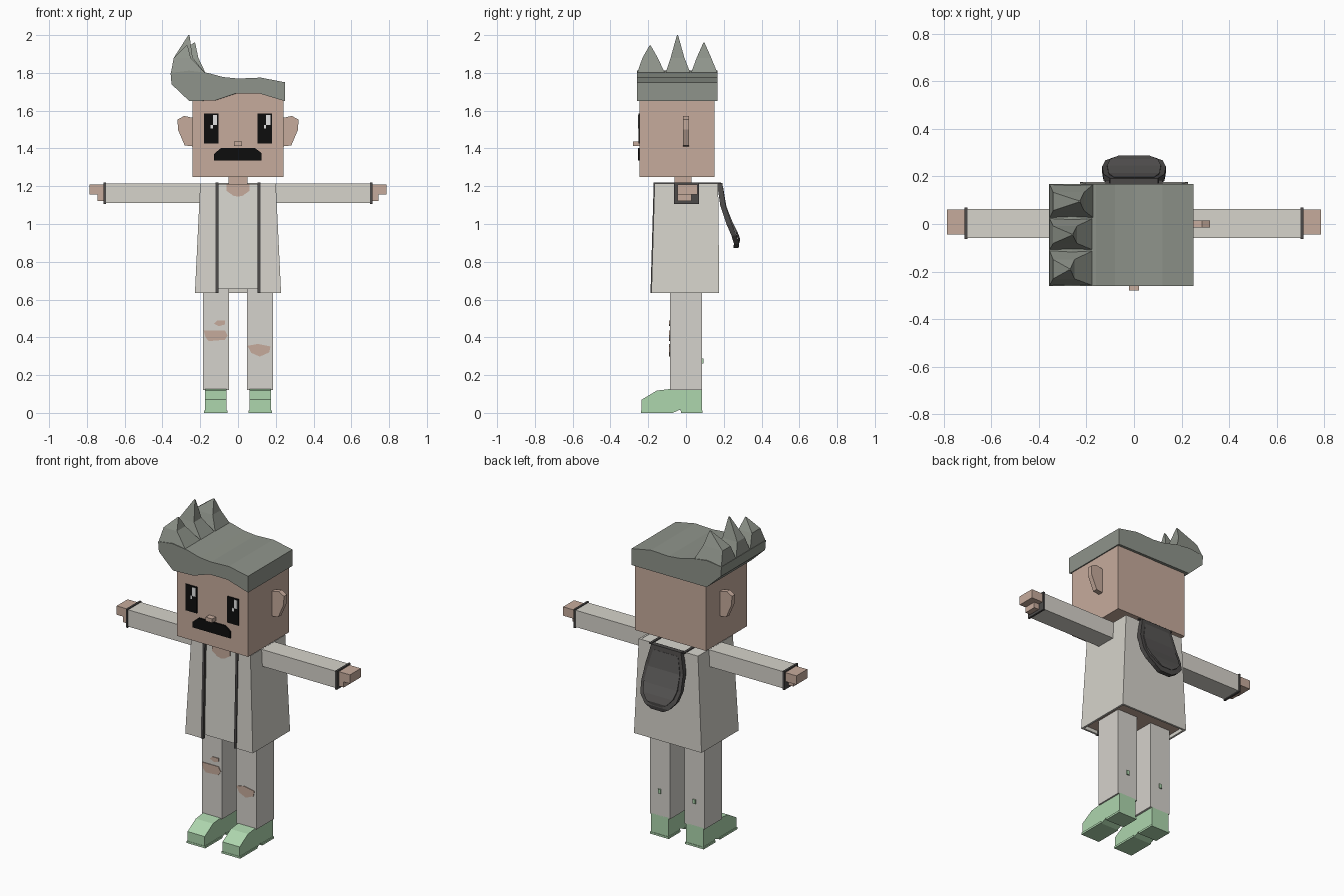
import bpy, bmesh

old = bpy.data.objects.get("Cube")
if old:
    bpy.data.objects.remove(old, do_unlink=True)


def material(name, rgb):
    lin = [((c / 255 + 0.055) / 1.055) ** 2.4 for c in rgb] + [1.0]
    m = bpy.data.materials.new(name)
    m.use_nodes = True
    m.diffuse_color = lin
    bsdf = next(n for n in m.node_tree.nodes if n.type == 'BSDF_PRINCIPLED')
    bsdf.inputs["Base Color"].default_value = lin
    return m


SKIN = material("skin", (198, 171, 156))
COAT = material("coat cloth", (214, 211, 203))
SHIRT = material("shirt cloth", (217, 215, 208))
JEANS = material("trouser cloth", (213, 210, 204))
HAIR = material("grey hair", (143, 148, 139))
GREEN = material("shoe green", (174, 214, 174))
TRIM = material("dark trim", (76, 74, 73))
HOOD = material("hood lining", (88, 86, 85))
BLACK = material("black", (13, 13, 13))
WHITE = material("white", (228, 228, 228))


def loft(name, rings, *mats):
    """Skin a stack of equal rings and cap both ends."""
    bm = bmesh.new()
    rows = [[bm.verts.new(p) for p in ring] for ring in rings]
    n = len(rows[0])
    for a, b in zip(rows, rows[1:]):
        for i in range(n):
            j = (i + 1) % n
            bm.faces.new((a[i], a[j], b[j], b[i]))
    bm.faces.new(rows[0])
    bm.faces.new(rows[-1])
    bmesh.ops.recalc_face_normals(bm, faces=bm.faces)
    mesh = bpy.data.meshes.new(name)
    bm.to_mesh(mesh)
    bm.free()
    for m in mats:
        mesh.materials.append(m)
    ob = bpy.data.objects.new(name, mesh)
    bpy.context.collection.objects.link(ob)
    return ob


def rect(x0, x1, y0, y1, z):
    return [(x0, y0, z), (x1, y0, z), (x1, y1, z), (x0, y1, z)]


def box(name, x, y, z, mat):
    return loft(name, [rect(*x, *y, h) for h in z], mat)


def front_prism(name, pts, y, mat):
    """Extrude an x-z outline along y."""
    return loft(name, [[(px, d, pz) for px, pz in pts] for d in y], mat)


def side_prism(name, pts, x, mat):
    """Extrude a y-z outline along x."""
    return loft(name, [[(d, py, pz) for py, pz in pts] for d in x], mat)


# Head, neck and nose
box("head", (-.24, .24), (-.245, .15), (1.25, 1.72), SKIN)
box("neck", (-.05, .05), (-.06, .03), (1.19, 1.26), SKIN)
box("nose", (-.022, .022), (-.28, -.24), (1.412, 1.436), SKIN)

# Moustache
front_prism("moustache", [(-.128, 1.335), (-.128, 1.37), (-.09, 1.402), (.09, 1.402),
                          (.125, 1.375), (.125, 1.335)], (-.254, -.245), BLACK)

# Eyes with highlights, and ears
for side, s in (("left", 1), ("right", -1)):
    c = s * .141
    box(side + "_eye", (c - .038, c + .038), (-.251, -.244), (1.425, 1.585), BLACK)
    box(side + "_eye_glint", (c + .008, c + .031), (-.253, -.25), (1.525, 1.578), WHITE)
    box(side + "_eye_spark", (c - .004, c + .008), (-.253, -.25), (1.505, 1.525), WHITE)
    ear = [(.23, 1.56), (.285, 1.572), (.32, 1.553), (.318, 1.50), (.282, 1.416), (.23, 1.41)]
    front_prism(side + "_ear", [(s * x, z) for x, z in ear], (-.015, .015), SKIN)

# Hair: swept block, fringe arched at the front and straight at the back
crown = [(.25, 1.75), (.12, 1.775), (0, 1.77), (-.08, 1.778), (-.16, 1.80),
         (-.26, 1.812), (-.357, 1.80), (-.352, 1.74), (-.257, 1.65)]
fringe = [(-.12, 1.655), (-.01, 1.692), (.11, 1.692), (.25, 1.65)]
straight = [(x, 1.65) for x, z in fringe]
loft("hair", [[(x, -.26, z) for x, z in crown + fringe],
              [(x, .168, z) for x, z in crown + straight]], HAIR)

# Swept hair spikes: wide base, narrower middle, tip
spikes = [("front", -.26, -.11, (-.27, -.19, 1.945)),
          ("middle", -.11, .025, (-.26, -.045, 2.0)),
          ("back", .025, .168, (-.23, .095, 1.96))]
for label, y0, y1, (tx, ty, tz) in spikes:
    q = (y1 - y0) * .27
    tip = .003
    loft(label + "_hair_spike",
         [rect(-.356, -.17, y0, y1, 1.795),
          rect(-.34, tx + .02, ty - q, ty + q, 1.88),
          rect(tx - tip, tx + tip, ty - tip, ty + tip, tz)], HAIR)


# Open coat: a U-shaped shell that flares towards the hem
def coat_ring(w, yf, yb, z, t=.012):
    half = [(.11, yf + t), (w - t, yf + t), (w - t, yb - t)]
    outer = [(.11, yf), (w, yf), (w, yb)]
    ring = outer + [(-x, y) for x, y in reversed(outer)]
    ring += [(-x, y) for x, y in half] + list(reversed(half))
    return [(x, y, z) for x, y in ring]


loft("coat", [coat_ring(.228, -.183, .176, .635), coat_ring(.20, -.166, .17, 1.215)], COAT)

# Shirt body with a bare underside
shirt = loft("shirt", [rect(-.215, .215, -.172, .163, .656),
                       rect(-.188, .188, -.156, .158, 1.213)], SHIRT, SKIN)
for f in shirt.data.polygons:
    f.material_index = 1 if f.normal.z < -.9 else 0
front_prism("neckline_skin", [(-.06, 1.213), (-.06, 1.175), (-.025, 1.15), (0, 1.145),
                              (.025, 1.15), (.06, 1.175), (.06, 1.213)],
            (-.163, -.154), SKIN)

# Hood hanging down the back: rim outline, thickness and recessed lining
hood_rows = [(1.218, .186, .10), (1.10, .203, .128), (1.0, .236, .134), (.94, .262, .12),
             (.895, .276, .08), (.872, .272, .04)]


def hood_ring(depth, k):
    right = [(w * k, y + depth, 1.05 + (z - 1.05) * k) for z, y, w in hood_rows]
    return right + [(-x, y, z) for x, y, z in reversed(right)]


def hood_sheet(name, front, back, k, mat):
    # Rows of quads across the width keep the bend crisp
    rings = []
    for z, y, w in hood_rows:
        zz = 1.05 + (z - 1.05) * k
        rings.append(rect(-w * k, w * k, y + front, y + back, zz))
    return loft(name, rings, mat)


hood_sheet("hood", -.022, .006, 1, TRIM)
hood_sheet("hood_panel", 0, .011, .84, HOOD)

for side, s in (("left", 1), ("right", -1)):
    def span(a, b):
        return tuple(sorted((s * a, s * b)))

    # Coat edge trim and collar line
    x = span(.104, .119)
    loft(side + "_coat_trim", [rect(*x, -.188, -.17, .635), rect(*x, -.171, -.153, 1.217)], TRIM)
    box(side + "_collar_trim", x, (-.171, .185), (1.212, 1.219), TRIM)

    # Sleeve, cuff, hand and thumb
    box(side + "_sleeve", span(.18, .702), (-.058, .064), (1.112, 1.214), COAT)
    box(side + "_cuff", span(.70, .712), (-.064, .069), (1.106, 1.219), TRIM)
    box(side + "_hand", span(.71, .787), (-.045, .06), (1.156, 1.21), SKIN)
    box(side + "_thumb", span(.71, .745), (-.045, .03), (1.122, 1.158), SKIN)

    # Trouser leg with a small tag behind
    box(side + "_leg", span(.048, .185), (-.085, .085), (.122, .67), JEANS)
    box(side + "_leg_tag", span(.108, .126), (.084, .092), (.262, .288), GREEN)

    # Shoe with an arched sole, and a slightly wider base
    shoe = [(-.235, 0), (-.235, .07), (-.155, .118), (-.07, .128), (.085, .128),
            (.085, 0), (-.025, 0), (-.03, .018), (-.07, 0)]
    side_prism(side + "_shoe", shoe, span(.06, .176), GREEN)
    box(side + "_toe_sole", span(.055, .181), (-.237, -.07), (0, .012), GREEN)
    box(side + "_heel_sole", span(.055, .181), (-.025, .088), (0, .012), GREEN)

# Torn knees showing skin
tears = {
    "right_knee_tear": [(-.182, .437), (-.07, .437), (-.055, .41), (-.07, .387),
                        (-.155, .38), (-.172, .4)],
    "right_small_tear": [(-.128, .472), (-.112, .488), (-.07, .488), (-.07, .468), (-.1, .459)],
    "left_knee_tear": [(.05, .355), (.105, .365), (.172, .352), (.165, .32),
                       (.115, .298), (.07, .318)],
}
for name, pts in tears.items():
    front_prism(name, pts, (-.089, -.083), SKIN)
